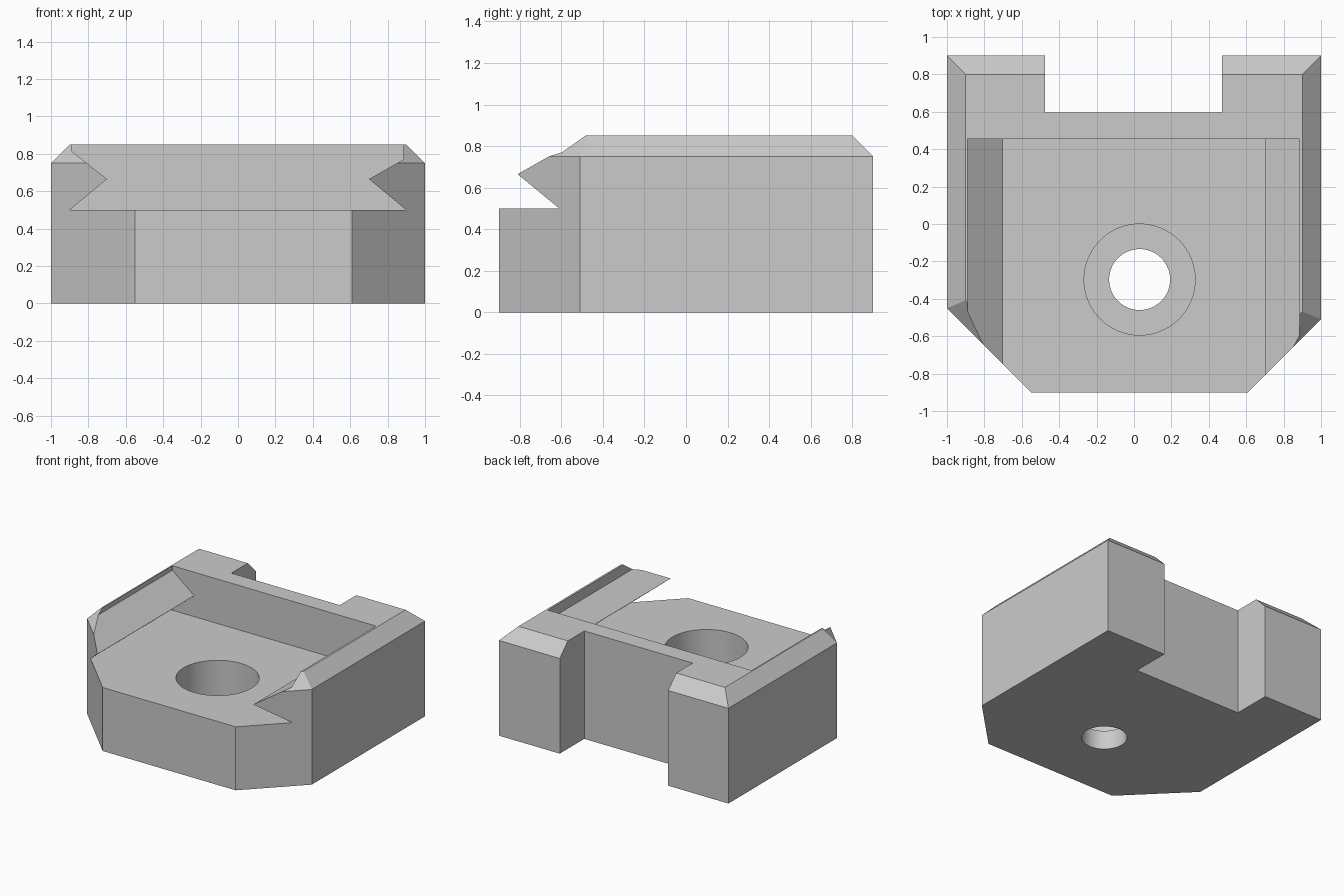
import bpy, bmesh, math
from mathutils import Vector

if "Cube" in bpy.data.objects:
    bpy.data.objects.remove(bpy.data.objects["Cube"])

grey = bpy.data.materials.new("light grey")
grey.diffuse_color = (0.6, 0.6, 0.6, 1)
grey.use_nodes = True
grey.node_tree.nodes["Principled BSDF"].inputs["Base Color"].default_value = grey.diffuse_color


def make_object(name, bm):
    bmesh.ops.recalc_face_normals(bm, faces=bm.faces)
    mesh = bpy.data.meshes.new(name)
    bm.to_mesh(mesh)
    bm.free()
    ob = bpy.data.objects.new(name, mesh)
    mesh.materials.append(grey)
    bpy.context.collection.objects.link(ob)
    return ob


def loft(name, rings):
    """Closed solid through rings of equal point count."""
    bm = bmesh.new()
    vs = [[bm.verts.new(p) for p in ring] for ring in rings]
    n = len(vs[0])
    for a, b in zip(vs, vs[1:]):
        for i in range(n):
            j = (i + 1) % n
            bm.faces.new((a[i], a[j], b[j], b[i]))
    bm.faces.new(vs[0])
    bm.faces.new(vs[-1])
    return make_object(name, bm)


def inset(points, d):
    """Offset a counter-clockwise outline inwards by d."""
    out = []
    for i, p in enumerate(points):
        p = Vector(p)
        e1 = (p - Vector(points[i - 1])).normalized()
        e2 = (Vector(points[(i + 1) % len(points)]) - p).normalized()
        n1, n2 = Vector((-e1.y, e1.x)), Vector((-e2.y, e2.x))
        out.append(p + (n1 + n2) * d / (1 + n1.dot(n2)))
    return out


def cylinder(name, x, y, r, z0, z1):
    circle = [(x + r * math.cos(2 * math.pi * i / 64),
               y + r * math.sin(2 * math.pi * i / 64)) for i in range(64)]
    return loft(name, [[(a, b, z) for a, b in circle] for z in (z0, z1)])


# Block with cut front corners and a chamfered top edge
outline = [(-0.55, -0.9), (0.61, -0.9), (1, -0.51), (1, 0.9), (-1, 0.9), (-1, -0.45)]
top = inset(outline, 0.1)
body = loft("mount_block", [[(x, y, 0) for x, y in outline],
                            [(x, y, 0.75) for x, y in outline],
                            [(x, y, 0.85) for x, y in top]])

# Rear notch
notch = [(-0.475, 0.595), (0.47, 0.595), (0.47, 1.2), (-0.475, 1.2)]
notch_cutter = loft("notch_cutter", [[(x, y, z) for x, y in notch] for z in (-0.2, 1.2)])

# Dovetail slot open to the front
slot = [(-0.9, 0.5), (0.9, 0.5), (0.7, 0.665), (0.885, 0.77), (0.885, 1.1),
        (-0.89, 1.1), (-0.89, 0.815), (-0.7, 0.665)]
slot_cutter = loft("slot_cutter", [[(x, y, z) for x, z in slot] for y in (-1.2, 0.455)])

# Counterbored bolt hole
bore_cutter = cylinder("bore_cutter", 0.03, -0.297, 0.297, 0.15, 0.7)
hole_cutter = cylinder("hole_cutter", 0.03, -0.297, 0.163, -0.2, 0.4)

bpy.context.view_layer.objects.active = body
body.select_set(True)
for cutter in (notch_cutter, slot_cutter, bore_cutter, hole_cutter):
    mod = body.modifiers.new(cutter.name, 'BOOLEAN')
    mod.operation = 'DIFFERENCE'
    mod.solver = 'EXACT'
    mod.object = cutter
    bpy.ops.object.modifier_apply(modifier=mod.name)
    bpy.data.objects.remove(cutter)

bpy.ops.object.shade_smooth_by_angle(angle=math.radians(20))
